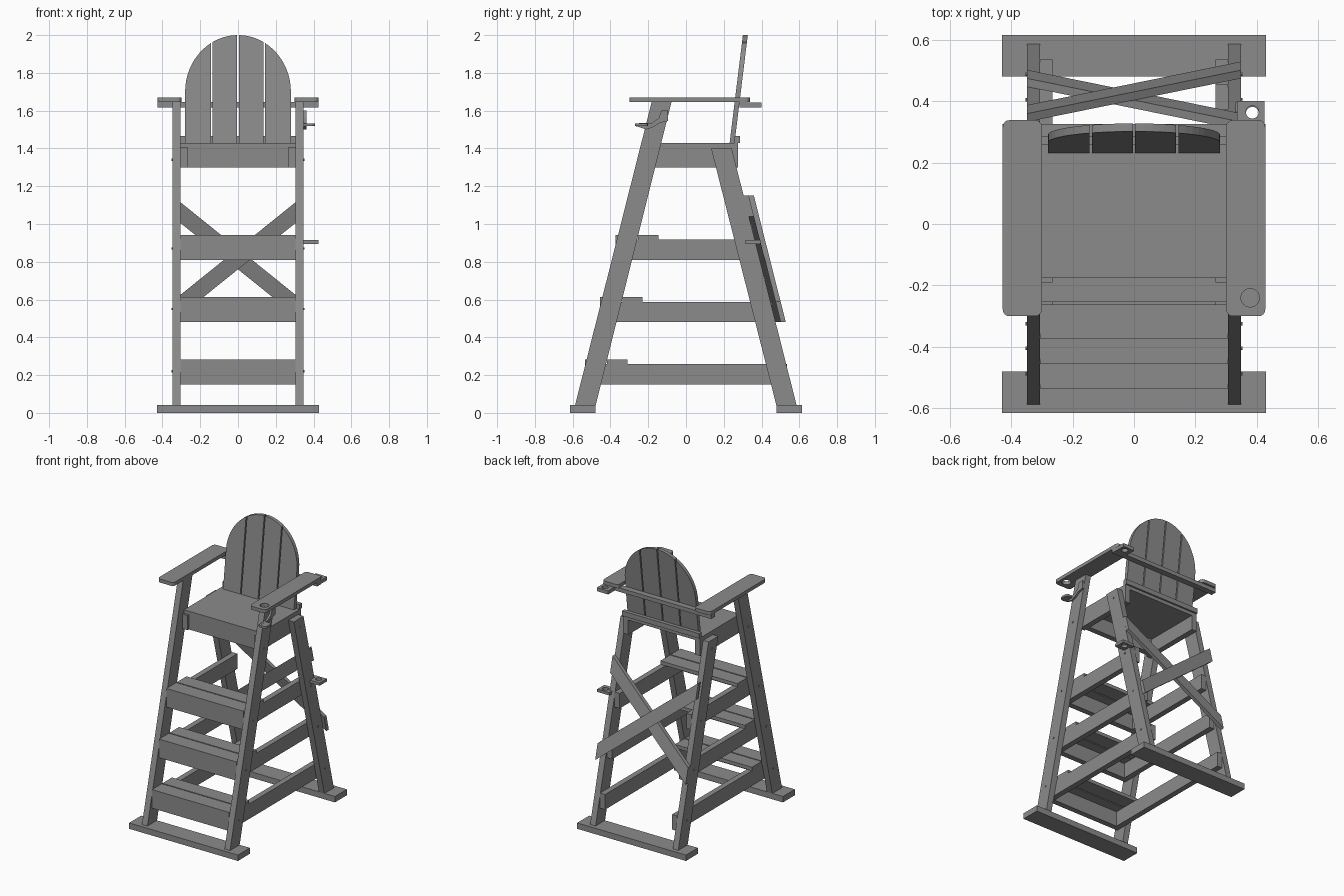
import bpy
import bmesh
import math

cube = bpy.data.objects.get("Cube")
if cube:
    bpy.data.objects.remove(cube, do_unlink=True)

grey = bpy.data.materials.new("weathered_grey")
grey.use_nodes = True
GREY = (0.26, 0.26, 0.26, 1)
grey.diffuse_color = GREY
grey.node_tree.nodes["Principled BSDF"].inputs["Base Color"].default_value = GREY


def prism(name, pts, axis, lo, hi, lean=None):
    """Extrude a 2D outline along an axis; lean(z) shifts it in y."""
    place = {"x": lambda a, b, t: (t, a, b),
             "y": lambda a, b, t: (a, t, b),
             "z": lambda a, b, t: (a, b, t)}[axis]
    bm = bmesh.new()
    ends = [[bm.verts.new(place(a, b, t)) for a, b in pts] for t in (lo, hi)]
    bm.faces.new(ends[0])
    bm.faces.new(ends[1])
    n = len(pts)
    for i in range(n):
        j = (i + 1) % n
        bm.faces.new((ends[0][i], ends[0][j], ends[1][j], ends[1][i]))
    if lean:
        for v in bm.verts:
            v.co.y += lean(v.co.z)
    bmesh.ops.recalc_face_normals(bm, faces=bm.faces)
    mesh = bpy.data.meshes.new(name)
    bm.to_mesh(mesh)
    bm.free()
    mesh.materials.append(grey)
    obj = bpy.data.objects.new(name, mesh)
    bpy.context.collection.objects.link(obj)
    return obj


def box(name, x, y, z):
    rect = [(x[0], y[0]), (x[1], y[0]), (x[1], y[1]), (x[0], y[1])]
    return prism(name, rect, "z", *z)


def circle(cx, cy, r, n=24):
    return [(cx + r * math.cos(math.tau * i / n), cy + r * math.sin(math.tau * i / n))
            for i in range(n)]


def rounded(x, y, r, n=4):
    corners = [(x[1] - r, y[1] - r), (x[0] + r, y[1] - r),
               (x[0] + r, y[0] + r), (x[1] - r, y[0] + r)]
    return [(cx + r * math.cos(math.pi / 2 * (k + i / n)),
             cy + r * math.sin(math.pi / 2 * (k + i / n)))
            for k, (cx, cy) in enumerate(corners) for i in range(n + 1)]


def drill(obj, cx, cy, r, z):
    cutter = prism(obj.name + "_cutter", circle(cx, cy, r), "z", z - 0.05, z + 0.05)
    cutter.hide_render = True
    cutter.hide_viewport = True
    mod = obj.modifiers.new("hole", "BOOLEAN")
    mod.operation = "DIFFERENCE"
    mod.solver = "EXACT"
    mod.object = cutter


# Ground skids
box("front_skid", (-0.43, 0.43), (-0.615, -0.48), (0, 0.042))
box("rear_skid", (-0.43, 0.43), (0.48, 0.615), (0, 0.042))

# Legs, side rails, bolts and arms on both sides
FRONT_LEG = [(-0.587, 0.042), (-0.478, 0.042), (-0.077, 1.645), (-0.182, 1.645)]
REAR_LEG = [(0.478, 0.042), (0.585, 0.042), (0.242, 1.4), (0.133, 1.4)]
STEPS = [(0.15, 0.535), (0.48, 0.455), (0.81, 0.372)]
for side, s in (("left", 1), ("right", -1)):
    outer = sorted((s * 0.305, s * 0.348))
    inner = sorted((s * 0.265, s * 0.305))
    prism(side + "_front_leg", FRONT_LEG, "x", *outer)
    prism(side + "_rear_leg", REAR_LEG, "x", *outer)
    for i, (z, y) in enumerate(STEPS):
        box(f"{side}_rail_{i}", inner, (0.04 - y, y), (z, z + 0.108))
    box(side + "_seat_rail", inner, (-0.19, 0.275), (1.3, 1.405))
    for z in (0.22, 0.55, 0.87, 1.34):
        for where, y in (("front", -0.542 + z * 0.25), ("rear", 0.542 - z * 0.25)):
            prism(f"{side}_{where}_bolt", circle(y, z, 0.006, 8), "x",
                  *sorted((s * 0.345, s * 0.353)))
    arm = prism(side + "_arm", rounded(sorted((s * 0.3, s * 0.427)), (-0.3, 0.338), 0.022),
                "z", 1.645, 1.67)
    if s > 0:
        drill(arm, 0.378, -0.24, 0.03, 1.657)

# Steps: riser and two tread boards each
for i, (z, y) in enumerate(STEPS):
    top = z + 0.133
    box(f"step_riser_{i}", (-0.305, 0.305), (-y, 0.04 - y), (z, z + 0.108))
    box(f"step_front_board_{i}", (-0.305, 0.305), (-y, 0.11 - y), (z + 0.108, top))
    box(f"step_rear_board_{i}", (-0.305, 0.305), (0.118 - y, 0.226 - y), (z + 0.108, top))

# Seat
box("seat_board", (-0.305, 0.305), (-0.175, 0.275), (1.405, 1.43))
box("seat_apron", (-0.265, 0.265), (-0.175, -0.135), (1.3, 1.405))


# Backrest: four slats under an arched top
def arch(x):
    return 1.7 + 0.3 * math.sqrt(max(0, 1 - (x / 0.28) ** 2))


def back_lean(z):
    return 0.123 * (z - 1.43)


for i in range(4):
    x0, x1 = -0.28 + 0.14 * i + 0.004 * (i > 0), -0.14 + 0.14 * i - 0.004 * (i < 3)
    # Cosine spacing keeps the steep outer ends of the arch smooth
    a0, a1 = math.asin(x0 / 0.28), math.asin(x1 / 0.28)
    xs = [0.28 * math.sin(a1 + (a0 - a1) * k / 10) for k in range(11)]
    outline = [(x0, 1.43), (x1, 1.43)] + [(x, arch(x)) for x in xs]
    prism(f"back_slat_{i}", outline, "y", 0.231, 0.257, back_lean)
box("back_lower_bar", (-0.305, 0.305), (0.258, 0.287), (1.43, 1.465))
box("back_arm_bar", (-0.427, 0.427), (0.283, 0.325), (1.617, 1.645))


# Crossed braces on the rear legs
def leg_lean(z):
    return 0.585 - 0.2525 * (z - 0.042)


for name, s, y in (("inner_brace", 1, 0.0), ("outer_brace", -1, 0.027)):
    ends = [(s * 0.348, 1.04), (s * 0.348, 1.15), (s * -0.348, 0.59), (s * -0.348, 0.48)]
    prism(name, ends, "y", y, y + 0.027, leg_lean)

# Pole holders with round holes
upper = box("upper_pole_holder", (0.335, 0.425), (0.325, 0.4), (1.617, 1.642))
drill(upper, 0.385, 0.364, 0.021, 1.63)
lower = box("lower_pole_holder", (0.33, 0.425), (0.315, 0.395), (0.895, 0.915))
drill(lower, 0.385, 0.36, 0.021, 0.905)

# Cup support under the left arm
HOOK = [(-0.095, 1.6), (-0.13, 1.6), (-0.145, 1.56), (-0.18, 1.535), (-0.265, 1.533),
        (-0.265, 1.518), (-0.21, 1.5), (-0.17, 1.515), (-0.14, 1.535), (-0.095, 1.545)]
prism("cup_bracket", HOOK, "x", 0.348, 0.362)
prism("cup_base", rounded((0.35, 0.408), (-0.27, -0.2), 0.02), "z", 1.518, 1.533)
